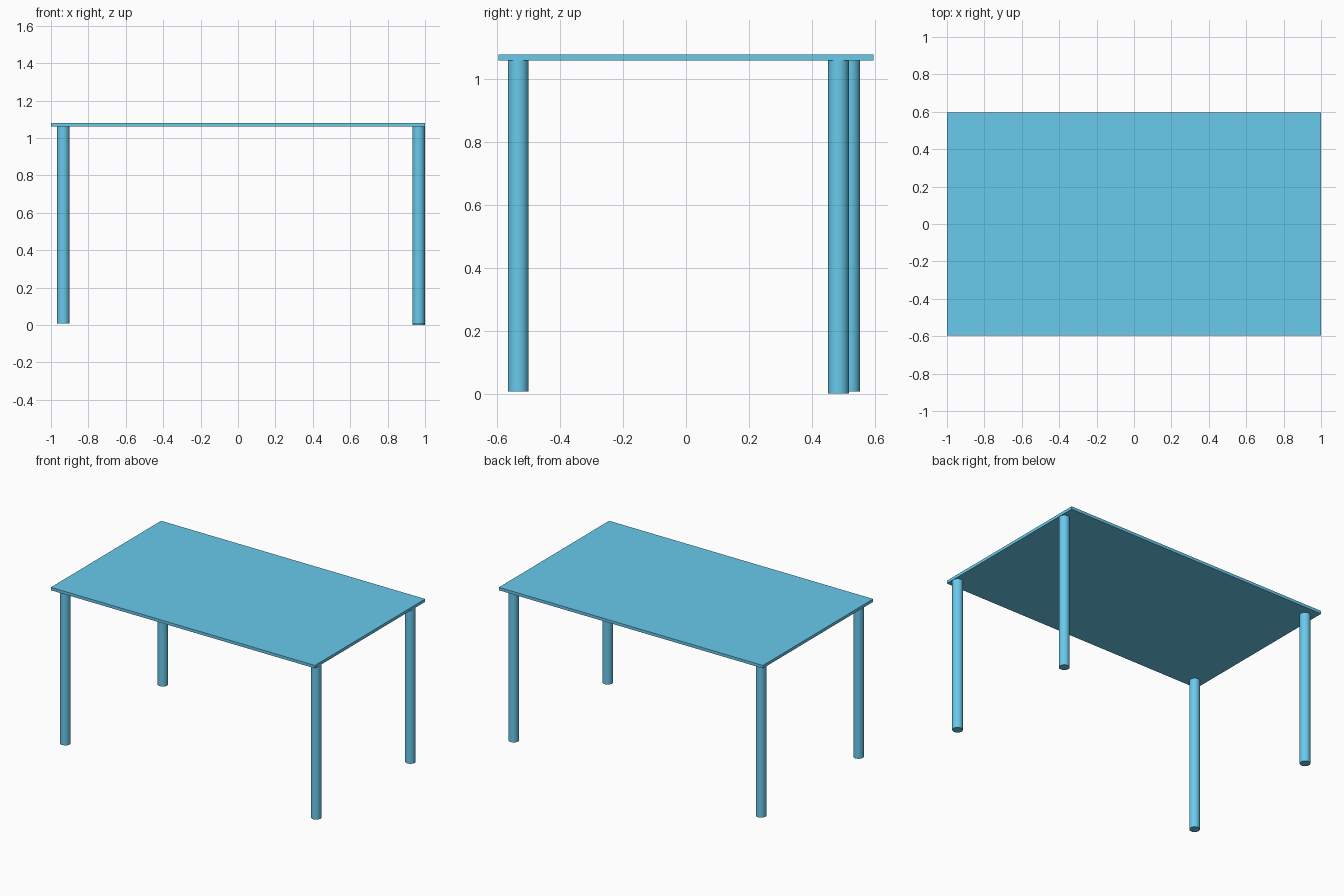
import bpy

if "Cube" in bpy.data.objects:
    bpy.data.objects.remove(bpy.data.objects["Cube"])

TOP_Z, TOP_THICK = 1.08, 0.02
UNDERSIDE = TOP_Z - TOP_THICK
LEG_RADIUS = 0.033

# Blue finish shared by all parts
blue = bpy.data.materials.new("blue_finish")
blue.diffuse_color = (0.14, 0.59, 0.84, 1.0)
blue.use_nodes = True
blue.node_tree.nodes["Principled BSDF"].inputs["Base Color"].default_value = blue.diffuse_color

# Thin rectangular table top
bpy.ops.mesh.primitive_cube_add(size=1, location=(0, 0, TOP_Z - TOP_THICK / 2))
top = bpy.context.object
top.name = "table_top"
top.scale = (2.0, 1.192, TOP_THICK)
bpy.ops.object.transform_apply(location=False, rotation=False, scale=True)
top.data.materials.append(blue)


def add_leg(name, x, y, bottom):
    """Round leg from its foot up to the underside of the top."""
    height = UNDERSIDE - bottom
    bpy.ops.mesh.primitive_cylinder_add(
        vertices=32, radius=LEG_RADIUS, depth=height,
        location=(x, y, bottom + height / 2))
    leg = bpy.context.object
    leg.name = name
    leg.data.materials.append(blue)
    bpy.ops.object.shade_smooth_by_angle()


# Four legs, slightly uneven in placement and length
for name, x, y, bottom in (
    ("front_left_leg", -0.934, -0.534, 0.007),
    ("front_right_leg", 0.966, -0.534, 0.007),
    ("back_left_leg", -0.934, 0.521, 0.007),
    ("back_right_leg", 0.966, 0.485, 0.0),
):
    add_leg(name, x, y, bottom)
